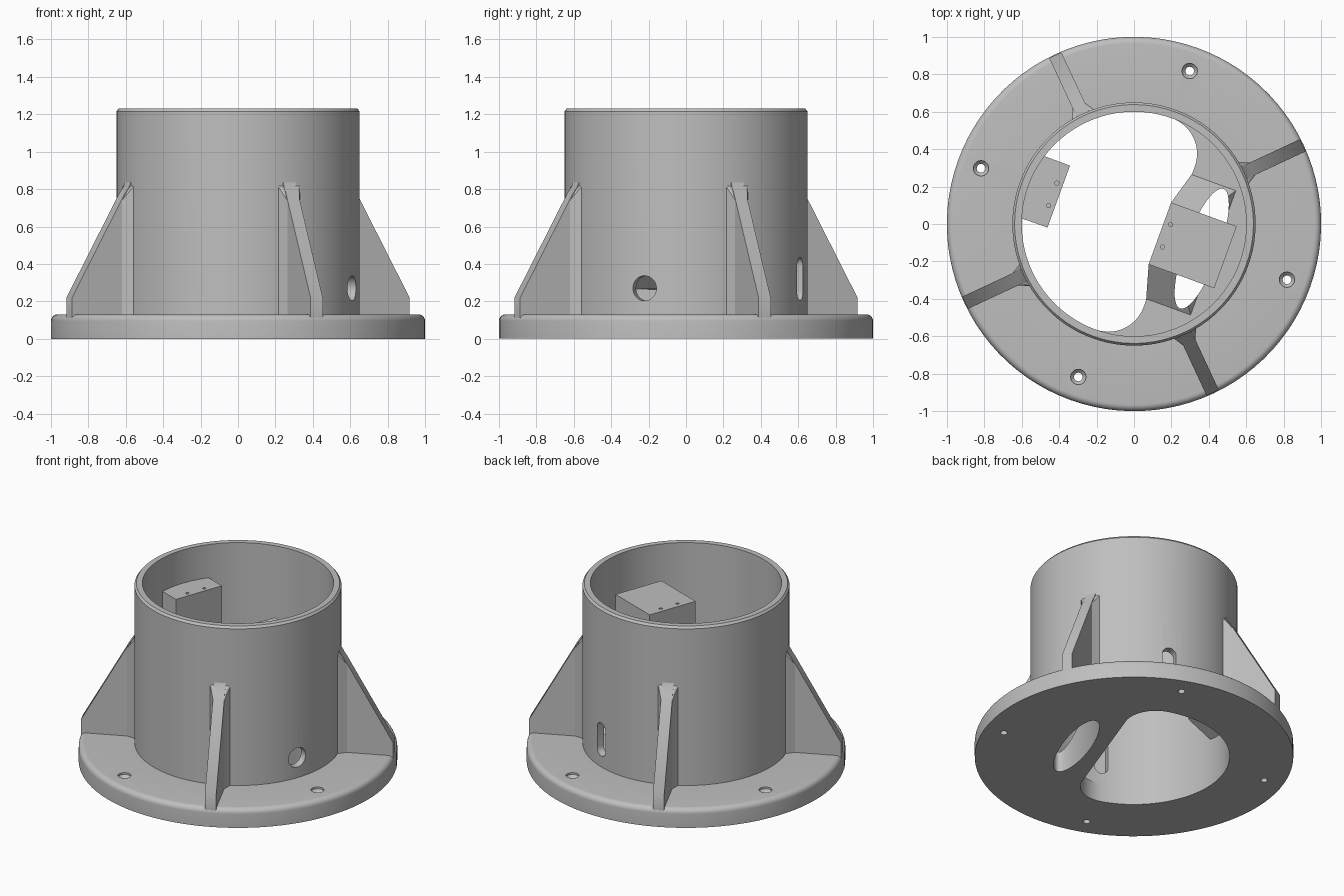
import bpy, bmesh
from math import cos, sin, pi, radians
from mathutils import Matrix, Vector

cube = bpy.data.objects.get("Cube")
if cube:
    bpy.data.objects.remove(cube, do_unlink=True)

# The one colour
grey = bpy.data.materials.new("plain grey")
grey.use_nodes = True
colour = (0.52, 0.52, 0.52, 1)
grey.diffuse_color = colour
grey.node_tree.nodes["Principled BSDF"].inputs["Base Color"].default_value = colour

# Everything is laid out on its own axes, then turned as a whole
TURN = Matrix.Rotation(radians(-20), 4, 'Z')
SEG = 96


def finish(name, bm, place=Matrix()):
    bmesh.ops.remove_doubles(bm, verts=bm.verts, dist=1e-5)
    bmesh.ops.recalc_face_normals(bm, faces=bm.faces)
    bm.transform(TURN @ place)
    mesh = bpy.data.meshes.new(name)
    bm.to_mesh(mesh)
    bm.free()
    mesh.materials.append(grey)
    obj = bpy.data.objects.new(name, mesh)
    bpy.context.collection.objects.link(obj)
    return obj


def prism(name, outline, z0, z1, place=Matrix()):
    bm = bmesh.new()
    face = bm.faces.new([bm.verts.new((x, y, z0)) for x, y in outline])
    top = bmesh.ops.extrude_face_region(bm, geom=[face])["geom"]
    verts = [g for g in top if isinstance(g, bmesh.types.BMVert)]
    bmesh.ops.translate(bm, verts=verts, vec=(0, 0, z1 - z0))
    return finish(name, bm, place)


def hull(name, points, place=Matrix()):
    bm = bmesh.new()
    for p in points:
        bm.verts.new(p)
    bmesh.ops.convex_hull(bm, input=bm.verts)
    bmesh.ops.dissolve_limit(bm, angle_limit=0.01, verts=bm.verts, edges=bm.edges)
    return finish(name, bm, place)


def lathe(name, profile, steps, place=Matrix(), closed=True):
    bm = bmesh.new()
    verts = [bm.verts.new((r, 0, z)) for r, z in profile]
    ends = verts[1:] + verts[:1] if closed else verts[1:]
    edges = [bm.edges.new(pair) for pair in zip(verts, ends)]
    bmesh.ops.spin(bm, geom=verts + edges, axis=(0, 0, 1), cent=(0, 0, 0),
                   angle=2 * pi, steps=steps)
    return finish(name, bm, place)


def arc(cx, cy, r, a0, a1, n=24):
    angles = [radians(a0 + (a1 - a0) * i / n) for i in range(n + 1)]
    return [(cx + r * cos(a), cy + r * sin(a)) for a in angles]


def circle(r, n=32):
    return arc(0, 0, r, 0, 360, n)[:-1]


def cut(obj, cutters):
    for cutter in cutters:
        mod = obj.modifiers.new("cut", 'BOOLEAN')
        mod.object, mod.operation, mod.solver = cutter, 'DIFFERENCE', 'EXACT'
    graph = bpy.context.evaluated_depsgraph_get()
    mesh = bpy.data.meshes.new_from_object(obj.evaluated_get(graph))
    obj.modifiers.clear()
    obj.data = mesh
    for cutter in cutters:
        bpy.data.objects.remove(cutter, do_unlink=True)


def smooth(obj):
    obj.data.shade_smooth()
    obj.data.set_sharp_from_angle(angle=radians(30))


def spin_z(degrees):
    return Matrix.Rotation(radians(degrees), 4, 'Z')


# Flange and tube as one turned ring
rim = arc(0.965, 0.095, 0.035, 0, 90, 6)
body = lathe("flanged_tube", [(0.6, 0), (1, 0)] + rim + [
    (0.65, 0.13), (0.65, 1.215), (0.638, 1.23), (0.6, 1.23)], SEG)

# Countersunk bolt holes, round cable port and two upright slots
cutters = []
for k in range(4):
    place = spin_z(90 * k) @ Matrix.Translation((0.87, 0, 0))
    cutters.append(lathe("bolt_cutter", [
        (0, -0.1), (0.023, -0.1), (0.023, 0.1), (0.041, 0.118),
        (0.041, 0.2), (0, 0.2)], 24, place, closed=False))
sideways = Matrix.Rotation(pi / 2, 4, 'Y')
raised = Matrix.Translation((0, 0, 0.27))
cutters.append(prism("port_cutter", circle(0.067), 0.5, 0.75, raised @ sideways))
slot = arc(0.07, 0, 0.045, -90, 90, 12) + arc(-0.07, 0, 0.045, 90, 270, 12)
for side in (90, -90):
    place = spin_z(side) @ Matrix.Translation((0, 0, 0.32)) @ sideways
    cutters.append(prism("slot_cutter", slot, 0.5, 0.75, place))
cut(body, cutters)
smooth(body)


# Oval opening shared by the floor and the pedestal
def oval_cutter(top):
    oval = [(0.385 + 0.092 * x, 0.34 * y) for x, y in circle(1, 48)]
    return prism("oval_cutter", oval, -0.1, top)


# Crescent floor at one side of the bore
floor = prism("floor_plate", arc(0, 0, 0.6, -90, 90, SEG // 2)
              + arc(0, 0.4, 0.2, 90, 0)[1:] + arc(0, -0.4, 0.2, 0, -90)[:-1], 0, 0.13)
cut(floor, [oval_cutter(0.3)])
smooth(floor)

# Sloped pedestal carrying the large block
pedestal = hull("block_pedestal", [
    (x, s * y, z) for s in (1, -1) for x, y, z in
    ((0.2, 0.36, 0.125), (0.455, 0.36, 0.125), (0.147, 0.175, 0.265), (0.33, 0.175, 0.265))])
cut(pedestal, [oval_cutter(0.4)])
smooth(pedestal)

# Large mounting block with a slanted underside
large = hull("large_mount_block", [
    (x, y, z) for y in (-0.176, 0.176) for x, z in
    ((0.147, 0.26), (0.31, 0.265), (0.52, 0.47), (0.52, 1), (0.147, 1))])

# Small mounting block growing out of the tube wall
wall = arc(0, 0, 0.605, 163, 197, 10)
plan = [(-0.428, 0.176), (-0.428, -0.176)] + wall
small = hull("small_mount_block", [
    p for x, y in plan for p in ((x, y, 1), (x, y, 0.45 + 0.8 * (x + 0.428)))])

# Pilot holes in both blocks
for block, x in ((large, 0.185), (small, -0.462)):
    cut(block, [prism("pilot_cutter", circle(0.011, 16), 0.8, 1.1,
                      Matrix.Translation((x, y, 0))) for y in (-0.064, 0.064)])
    smooth(block)

# Four gussets, each flared where it meets the tube
for k in range(4):
    place = spin_z(45 + 90 * k)
    upright = Matrix.Rotation(pi / 2, 4, 'X')
    smooth(prism(f"gusset_{k + 1}", [
        (0.63, 0.1), (0.995, 0.1), (0.995, 0.22), (0.685, 0.775),
        (0.66, 0.81), (0.648, 0.84), (0.63, 0.84)], -0.036, 0.036, place @ upright))
    smooth(hull(f"gusset_root_{k + 1}", [
        (r, s * w, z) for s in (1, -1) for r, w, top in
        ((0.635, 0.07, 0.83), (0.665, 0.046, 0.8), (0.7, 0.036, 0.74))
        for z in (0.12, top)], place))
